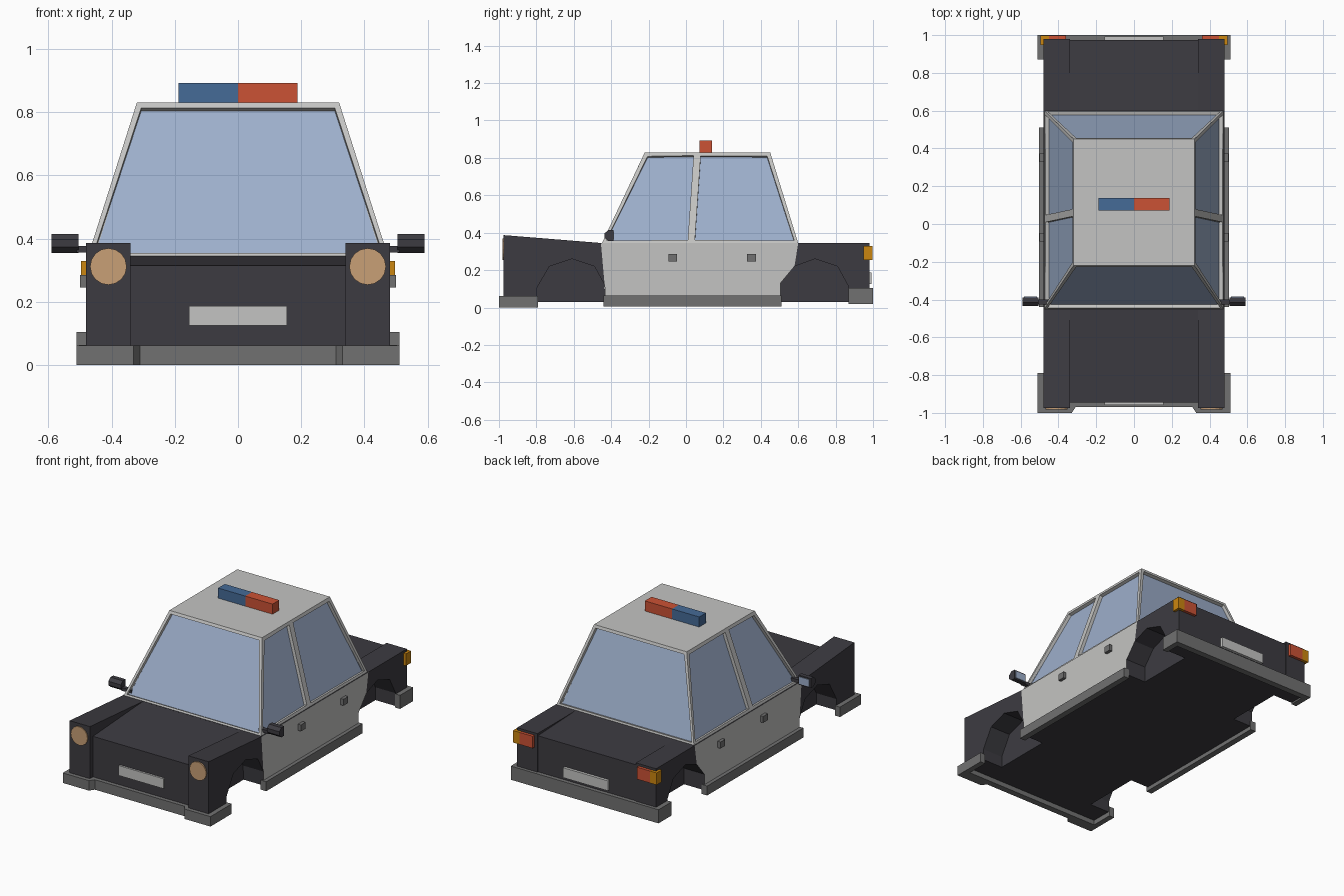
import bpy, bmesh, math
from mathutils import Vector, Matrix

if "Cube" in bpy.data.objects:
    bpy.data.objects.remove(bpy.data.objects["Cube"])


def material(name, r, g, b):
    m = bpy.data.materials.new(name)
    m.diffuse_color = (r, g, b, 1)
    m.use_nodes = True
    m.node_tree.nodes["Principled BSDF"].inputs["Base Color"].default_value = m.diffuse_color
    return m


BLACK = material("body black", 0.046, 0.044, 0.053)
WHITE = material("panel light grey", 0.55, 0.55, 0.54)
GREY = material("trim grey", 0.165, 0.165, 0.165)
GLASS = material("window blue", 0.34, 0.43, 0.60)
LAMP = material("headlight tan", 0.58, 0.35, 0.18)
RED = material("light red", 0.60, 0.085, 0.035)
BLUE = material("light blue", 0.06, 0.145, 0.31)
ORANGE = material("indicator orange", 0.60, 0.24, 0.005)


def finish(bm, name, *mats):
    bmesh.ops.recalc_face_normals(bm, faces=bm.faces)
    me = bpy.data.meshes.new(name)
    for m in mats:
        me.materials.append(m)
    bm.to_mesh(me)
    bm.free()
    ob = bpy.data.objects.new(name, me)
    bpy.context.collection.objects.link(ob)
    return ob


def prism(name, poly, a, b, mat, axis="x", mat2=None, rule=None):
    """Extrude a (y,z) profile along x, or an (x,y) plan along z."""
    bm = bmesh.new()
    put = (lambda p, t: (t, p[0], p[1])) if axis == "x" else (lambda p, t: (p[0], p[1], t))
    lo = [bm.verts.new(put(p, a)) for p in poly]
    hi = [bm.verts.new(put(p, b)) for p in poly]
    bm.faces.new(lo)
    bm.faces.new(hi)
    n = len(poly)
    for i in range(n):
        j = (i + 1) % n
        bm.faces.new((lo[i], lo[j], hi[j], hi[i]))
    if rule:
        bmesh.ops.recalc_face_normals(bm, faces=bm.faces)
        for f in bm.faces:
            f.material_index = int(rule(f))
    return finish(bm, name, mat, *([mat2] if mat2 else []))


def box(name, x0, x1, y0, y1, z0, z1, mat):
    return prism(name, [(y0, z0), (y1, z0), (y1, z1), (y0, z1)], x0, x1, mat)


# Middle body: light door panels on the sides, black elsewhere
prism("door_section",
      [(-.43, .03), (-.435, .12), (-.455, .345), (.60, .345), (.58, .22), (.505, .13), (.505, .03)],
      -.48, .48, BLACK, mat2=WHITE, rule=lambda f: abs(f.normal.x) > .9)

# Hood and trunk between the fenders
prism("hood", [(-.43, .03), (-.45, .345), (-.945, .315), (-.945, .03)], -.34, .34, BLACK)
prism("trunk", [(.505, .03), (.505, .13), (.58, .22), (.60, .345), (.975, .33), (.975, .03)],
      -.34, .34, BLACK)

# Fenders with faceted wheel arches
front_fender = [(-.455, .345), (-.975, .387), (-.975, .03), (-.80, .03), (-.80, .10),
                (-.73, .22), (-.61, .26), (-.49, .22), (-.435, .12)]
rear_fender = [(.60, .345), (.98, .345), (.98, .03), (.87, .03), (.87, .11),
               (.81, .22), (.69, .26), (.58, .22)]

# Bumper plans: the front one steps back in the middle
front_plan = [(-.51, -.79), (-.51, -1), (-.33, -1), (-.31, -.97), (.31, -.97), (.33, -1),
              (.51, -1), (.51, -.79), (.475, -.79), (.475, -.93), (-.475, -.93), (-.475, -.79)]
rear_plan = [(-.51, .87), (-.51, 1), (.51, 1), (.51, .87), (.475, .87), (.475, .96),
             (-.475, .96), (-.475, .87)]
prism("front_bumper", front_plan, 0, .062, GREY, "z")
prism("rear_bumper", rear_plan, .02, .105, GREY, "z")

# Cabin: tapered block, recessed windows, side windows split by a pillar
bm = bmesh.new()
bot = [(-.475, -.45), (.475, -.45), (.475, .028), (.475, .60), (-.475, .60), (-.475, .028)]
top = [(-.32, -.22), (.32, -.22), (.32, .06), (.32, .45), (-.32, .45), (-.32, .06)]
lo = [bm.verts.new((x, y, .343)) for x, y in bot]
hi = [bm.verts.new((x, y, .83)) for x, y in top]
bm.faces.new(lo)
bm.faces.new(hi)
walls = []
for i in range(6):
    j = (i + 1) % 6
    walls.append(bm.faces.new((lo[i], lo[j], hi[j], hi[i])))
bmesh.ops.recalc_face_normals(bm, faces=bm.faces)
for group, width in (([walls[0], walls[3]], .023), ([walls[k] for k in (1, 2, 4, 5)], .027)):
    bmesh.ops.inset_individual(bm, faces=group, thickness=width, depth=0)
    bmesh.ops.inset_individual(bm, faces=group, thickness=0.0005, depth=-.02)
    for f in group:
        f.material_index = 1
finish(bm, "cabin", WHITE, GLASS)

# Roof light bar
box("roof_light_blue", -.188, 0, .072, .138, .825, .893, BLUE)
box("roof_light_red", 0, .188, .072, .138, .825, .893, RED)

# Number plates
box("front_plate", -.155, .155, -.957, -.94, .125, .187, WHITE)
box("rear_plate", -.155, .155, .97, .992, .125, .187, WHITE)

mirror = [(-.388, .355), (-.388, .415), (-.415, .415), (-.435, .397), (-.435, .373), (-.415, .355)]
for side, s in (("left", -1), ("right", 1)):
    prism("front_fender_" + side, front_fender, s * .34, s * .48, BLACK)
    prism("rear_fender_" + side, rear_fender, s * .34, s * .48, BLACK)
    box("sill_" + side, s * .465, s * .503, -.44, .51, .005, .064, GREY)
    # Door handles
    for k, y in (("front", -.07), ("rear", .35)):
        box(f"{k}_handle_{side}", s * .475, s * .5, y - .023, y + .023, .245, .285, GREY)
    # Wing mirror with its glass and arm
    prism("mirror_" + side, mirror, s * .505, s * .59, BLACK)
    box("mirror_arm_" + side, s * .44, s * .51, -.425, -.4, .357, .377, BLACK)
    box("mirror_glass_" + side, s * .513, s * .582, -.39, -.384, .363, .407, GLASS)
    # Tail light and indicator
    box("tail_light_" + side, s * .36, s * .45, .97, .998, .255, .33, RED)
    box("indicator_" + side, s * .45, s * .496, .948, .998, .255, .33, ORANGE)
    # Round headlight
    bm = bmesh.new()
    bmesh.ops.create_cone(bm, cap_ends=True, segments=16, radius1=.058, radius2=.058, depth=.016,
                          matrix=Matrix.Translation((s * .41, -.974, .312))
                          @ Matrix.Rotation(math.pi / 2, 4, "X"))
    finish(bm, "headlight_" + side, LAMP)
